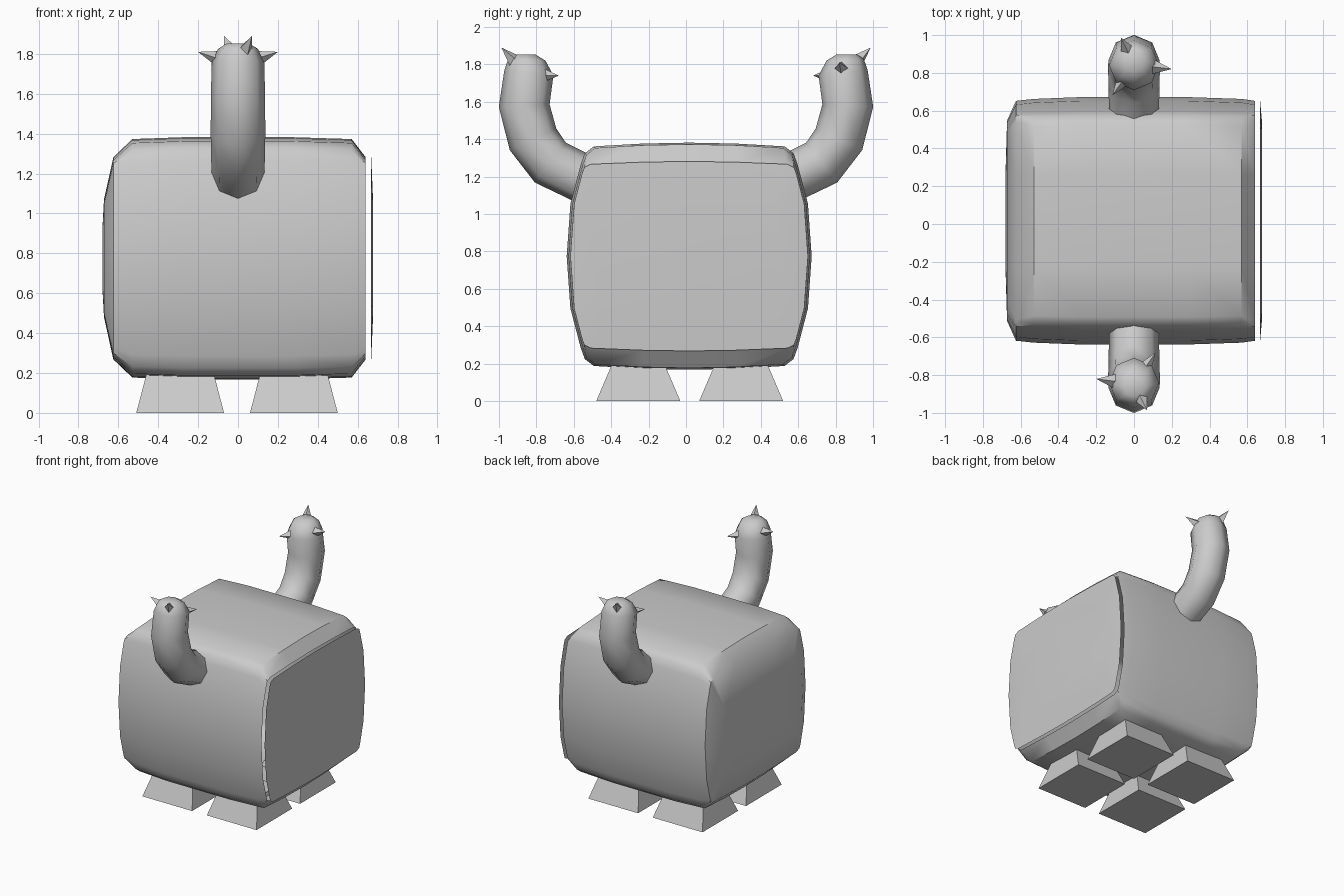
import bpy, bmesh, math
from mathutils import Vector

if "Cube" in bpy.data.objects:
    bpy.data.objects.remove(bpy.data.objects["Cube"])

CY, CZ = 0.017, 0.775   # body centre in y and z


def finish(bm, name, angle=None):
    bmesh.ops.recalc_face_normals(bm, faces=bm.faces)
    me = bpy.data.meshes.new(name)
    bm.to_mesh(me)
    bm.free()
    ob = bpy.data.objects.new(name, me)
    bpy.context.collection.objects.link(ob)
    if angle:
        bpy.ops.object.select_all(action='DESELECT')
        ob.select_set(True)
        bpy.context.view_layer.objects.active = ob
        bpy.ops.object.shade_smooth_by_angle(angle=math.radians(angle))
    return ob


def loft(rings, cap_start=False, cap_end=False):
    """Skin a list of equal-length closed rings."""
    bm = bmesh.new()
    loops = [[bm.verts.new(p) for p in r] for r in rings]
    n = len(loops[0])
    for a, b in zip(loops, loops[1:]):
        for i in range(n):
            j = (i + 1) % n
            bm.faces.new((a[i], a[j], b[j], b[i]))
    if cap_start:
        bm.faces.new(loops[0])
    if cap_end:
        bm.faces.new(loops[-1])
    return bm


def section(x, quarter, s=1.0):
    """Mirror a quarter outline (half width, half height) into a full ring."""
    q = quarter
    half = q + [(-y, z) for y, z in reversed(q[:-1])]
    full = half + [(y, -z) for y, z in reversed(half[1:-1])]
    return [(x, CY + y * s, CZ + z * s) for y, z in full]


OUTER = [(.655, 0), (.635, .28), (.58, .49), (.558, .55), (.51, .587), (.25, .602), (0, .607)]
RIM = [(.635, 0), (.615, .28), (.572, .445), (.56, .475), (.525, .492), (.25, .503), (0, .507)]
INNER = [(.53, 0), (.52, .15), (.49, .25), (.47, .27), (.43, .282), (.2, .29), (0, .295)]

# Bulging body, open behind the side panel
finish(loft([
    section(-.68, INNER, .5), section(-.672, INNER), section(-.625, RIM),
    section(-.53, OUTER, .985), section(-.28, OUTER), section(.28, OUTER),
    section(.57, OUTER, .985), section(.64, RIM)], cap_start=True), "body", 40)

# Separate panel floating just off the right side
finish(loft([section(.668, RIM), section(.677, INNER)], cap_end=True), "side_panel", 40)

# Four flared feet
for fx, sx in ((-.29, "left"), (.28, "right")):
    for fy, sy in ((-.255, "front"), (.295, "back")):
        rings = [[(fx + a * hx, fy + b * hy, z)
                  for a, b in ((-1, -1), (1, -1), (1, 1), (-1, 1))]
                 for z, hx, hy in ((0, .22, .225), (.21, .165, .135))]
        finish(loft(rings, True, True), f"{sy}_{sx}_foot")

# Curved arms: (y, z, tilt of the axis in degrees, radius)
PATH = [(.50, 1.165, 27, .13), (.725, 1.275, 38, .135), (.818, 1.40, 65, .137),
        (.865, 1.58, 87, .136), (.84, 1.755, 97, .132), (.85, 1.825, 93, .10),
        (.86, 1.853, 90, .055)]
# Spikes on the arm tips
TIPS = [(.20, .82, 1.81), (-.07, .987, 1.89), (-.115, .68, 1.74)]
HEAD = Vector((0, .845, 1.745))

for s, side in ((1, "back"), (-1, "front")):
    rings = []
    for y, z, tilt, r in PATH:
        t = math.radians(tilt)
        ring = []
        for k in range(8):
            a = k * math.pi / 4
            u, v = r * math.cos(a), r * math.sin(a)
            ring.append((s * u, s * (y - v * math.sin(t)), z + v * math.cos(t)))
        rings.append(ring)
    finish(loft(rings, True, True), f"{side}_arm", 50)

    for i, tip in enumerate(TIPS):
        tip = Vector(tip)
        d = (tip - HEAD).normalized()
        base = tip - d * .115
        bm = bmesh.new()
        bmesh.ops.create_cone(bm, cap_ends=True, segments=4, radius1=.042, radius2=0, depth=.115)
        rot = d.to_track_quat('Z', 'Y')
        for v in bm.verts:
            p = rot @ v.co + (base + tip) / 2
            v.co = (s * p.x, s * p.y, p.z)
        bmesh.ops.remove_doubles(bm, verts=bm.verts, dist=1e-5)
        finish(bm, f"{side}_spike_{i + 1}")
